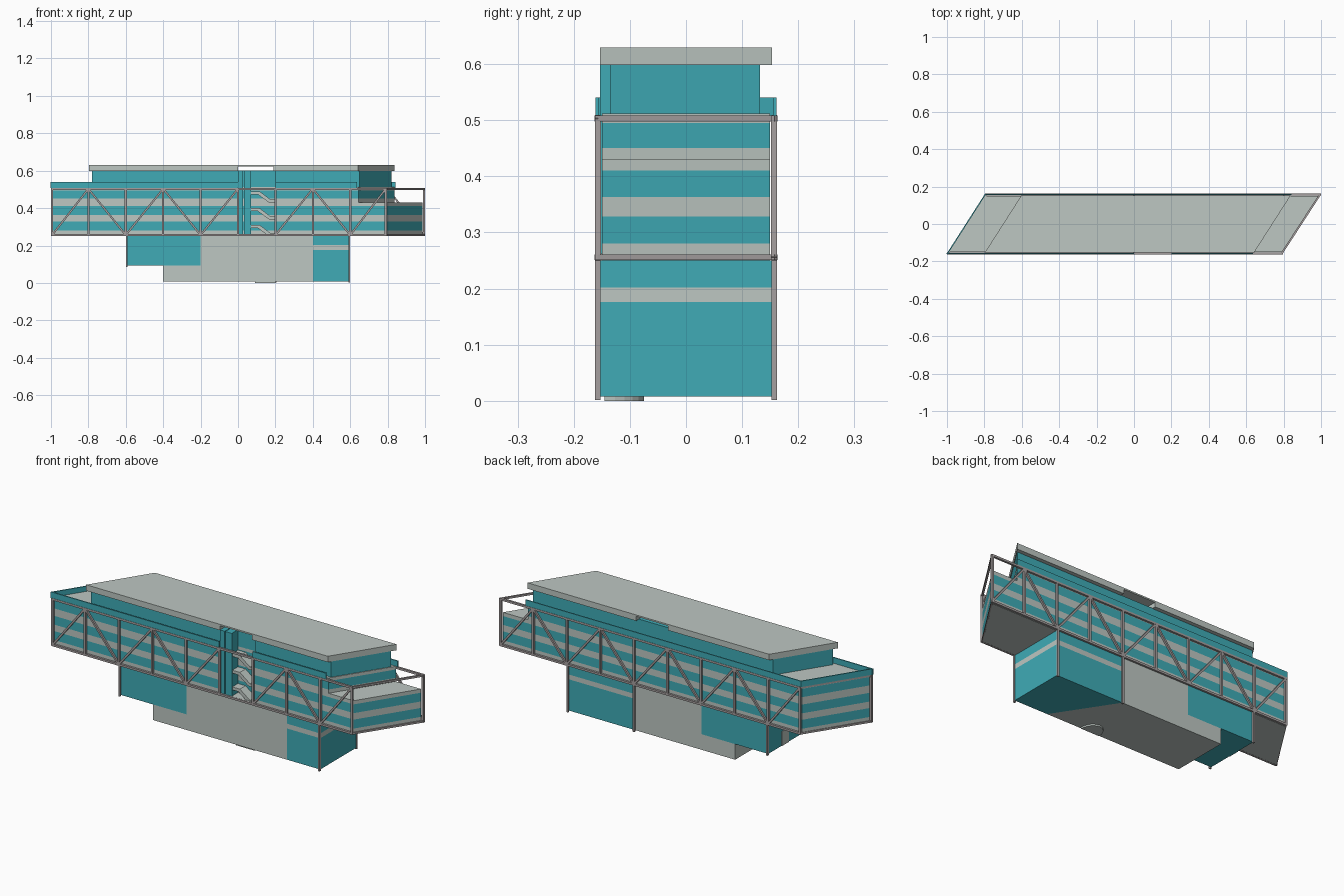
import bpy, bmesh, math
from mathutils import Vector

if "Cube" in bpy.data.objects:
    bpy.data.objects.remove(bpy.data.objects["Cube"])

K = 0.64  # plan skew: x shift per unit y


def material(name, rgb):
    m = bpy.data.materials.new(name)
    m.diffuse_color = (*rgb, 1)
    m.use_nodes = True
    m.node_tree.nodes["Principled BSDF"].inputs["Base Color"].default_value = m.diffuse_color
    return m


TEAL = material("teal", (0.05, 0.41, 0.47))
PALE = material("pale_grey", (0.51, 0.57, 0.54))
STEEL = material("steel", (0.38, 0.35, 0.35))


def finish(bm, name, mat):
    bmesh.ops.recalc_face_normals(bm, faces=bm.faces)
    me = bpy.data.meshes.new(name)
    bm.to_mesh(me)
    bm.free()
    me.materials.append(mat)
    ob = bpy.data.objects.new(name, me)
    bpy.context.collection.objects.link(ob)
    return ob


def prism(name, pts, z0, z1, mat):
    bm = bmesh.new()
    face = bm.faces.new([bm.verts.new((x, y, z0)) for x, y in pts])
    new = bmesh.ops.extrude_face_region(bm, geom=[face])["geom"]
    bmesh.ops.translate(bm, verts=[v for v in new if isinstance(v, bmesh.types.BMVert)],
                        vec=(0, 0, z1 - z0))
    return finish(bm, name, mat)


def box(name, x0, x1, y0, y1, z0, z1, mat):
    return prism(name, [(x0, y0), (x1, y0), (x1, y1), (x0, y1)], z0, z1, mat)


def skewed(u0, u1, y0, y1, notch=False):
    """Parallelogram plan, optionally with the stair recess in its front edge."""
    pts = [(u0 + K * y0, y0)]
    if notch:
        pts += [(0.0, y0), (0.0, -0.1), (0.2, -0.1), (0.2, y0)]
    return pts + [(u1 + K * y0, y0), (u1 + K * y1, y1), (u0 + K * y1, y1)]


def bars(name, segments, t, mat=STEEL):
    """Square section bars between pairs of points."""
    bm = bmesh.new()
    for a, b in segments:
        a, b = Vector(a), Vector(b)
        d = b - a
        rot = d.to_track_quat('Z', 'Y').to_matrix().to_4x4()
        cube = bmesh.ops.create_cube(bm, size=1)["verts"]
        for v in cube:
            v.co = rot @ Vector((v.co.x * t, v.co.y * t, v.co.z * (d.length + t * 0.8))) + (a + b) / 2
    return finish(bm, name, mat)


# Striped main volume; the right end stops at terrace height
layers = [(0.25, 0.28, PALE), (0.28, 0.328, TEAL), (0.328, 0.363, PALE), (0.363, 0.41, TEAL),
          (0.41, 0.43, PALE), (0.43, 0.45, PALE), (0.45, 0.495, TEAL), (0.495, 0.512, PALE)]
for i, (z0, z1, mat) in enumerate(layers):
    u1 = 0.89 if z0 < 0.43 else 0.74
    prism(f"wall_band_{i}", skewed(-0.893, u1, -0.15, 0.15, True), z0, z1, mat)

# Parapet around the upper deck
P = 0.161
t = 0.006
for name, x0, x1, y in [("front_left", -0.9 - K * P, 0.0, -P), ("front_right", 0.2, 0.74 - K * P, -P),
                        ("back", -0.9 + K * P, 0.74 + K * P, P - t)]:
    box("parapet_" + name, x0, x1, y, y + t, 0.508, 0.54, TEAL)
prism("parapet_left", skewed(-0.9, -0.893, -P, P), 0.508, 0.54, TEAL)

# Penthouse and roof, with a straight slot through the roof
prism("penthouse", skewed(-0.695, 0.735, -0.135, 0.132, True), 0.51, 0.6, TEAL)
R = 0.153
L, E = -0.7, 0.74
prism("roof_left", [(L - K * R, -R), (0, -R), (0, R), (L + K * R, R)], 0.598, 0.622, PALE)
prism("roof_right", [(0.19, -R), (E - K * R, -R), (E + K * R, R), (0.19, R)], 0.598, 0.622, PALE)
prism("roof_top", skewed(L, E, -R, R), 0.622, 0.63, PALE)

# Lift tower and stairs in the recess
box("lift_tower", 0.0, 0.028, -0.153, -0.1, 0.25, 0.6, TEAL)
box("lift_tower_side", 0.032, 0.07, -0.153, -0.1, 0.25, 0.6, TEAL)
box("stair_floor", 0.0, 0.2, -0.155, -0.1, 0.25, 0.262, PALE)
for i, z in enumerate((0.31, 0.40, 0.49)):
    profile = [(0.07, z), (0.115, z), (0.175, z - 0.045), (0.2, z - 0.045),
               (0.2, z - 0.06), (0.165, z - 0.06), (0.105, z - 0.016), (0.07, z - 0.016)]
    bm = bmesh.new()
    f = bm.faces.new([bm.verts.new((x, -0.148, zz)) for x, zz in profile])
    new = bmesh.ops.extrude_face_region(bm, geom=[f])["geom"]
    bmesh.ops.translate(bm, verts=[v for v in new if isinstance(v, bmesh.types.BMVert)],
                        vec=(0, 0.048, 0))
    finish(bm, f"stair_flight_{i}", PALE)

# Steel trusses: the back one is the front one turned half a turn
ZB, ZT, Y = 0.256, 0.503, 0.157
xs = [-0.994] + [round(-0.8 + 0.2 * i, 2) for i in range(8)] + [0.79]
for side, s in (("front", 1), ("back", -1)):
    chords, web = [], []
    chords += [((xs[0] * s, -Y * s, z), (xs[-1] * s, -Y * s, z)) for z in (ZB, ZT)]
    chords += [((x * s, -Y * s, ZB), (x * s, -Y * s, ZT)) for x in xs]
    for i in range(9):
        if s == 1 and i == 5:
            continue  # stair bay stays open
        za, zb = (ZB, ZT) if i % 2 == 0 else (ZT, ZB)
        web.append(((xs[i] * s, -Y * s, za), (xs[i + 1] * s, -Y * s, zb)))
    bars(side + "_truss_frame", chords, 0.011)
    bars(side + "_truss_diagonals", web, 0.010)
for name, xa, xb in (("left", -0.994, -0.79), ("right", 0.79, 0.994)):
    bars(name + "_end_rails", [((xa, -Y, z), (xb, Y, z)) for z in (ZB, ZT)], 0.010)

# Base: pale core, raised teal box on the left, banded teal block on the right
B = 0.153
box("base_core", -0.2, 0.2, -B, B, 0.008, 0.25, PALE)
box("base_step", -0.4, -0.2, -B, B, 0.008, 0.092, PALE)
prism("base_core_wedge", [(0.2, -B), (0.4, -B), (0.2, B)], 0.008, 0.25, PALE)
box("raised_room", -0.597, -0.2, -B, B, 0.092, 0.25, TEAL)
box("raised_room_door", -0.6, -0.597, -0.02, 0.04, 0.092, 0.17, PALE)
for i, (z0, z1, mat) in enumerate([(0.008, 0.176, TEAL), (0.176, 0.202, PALE), (0.202, 0.25, TEAL)]):
    prism(f"right_block_{i}", [(0.4, -B), (0.597, -B), (0.597, B), (0.2, B)], z0, z1, mat)

# Legs
bars("legs", [((x, y, z), (x, y, ZB)) for x, y, z in
              [(-0.595, -Y, 0.09), (0.595, -Y, 0.005), (-0.595, Y, 0.09),
               (0.595, Y, 0.005), (0.2, Y, 0.005)]], 0.010)

# Half round entrance step under the base
step = [(0.145 + 0.055 * math.cos(a * math.pi / 12), -0.145 + 0.07 * math.sin(a * math.pi / 12))
        for a in range(13)]
prism("entrance_step", step, 0.0, 0.01, PALE)
